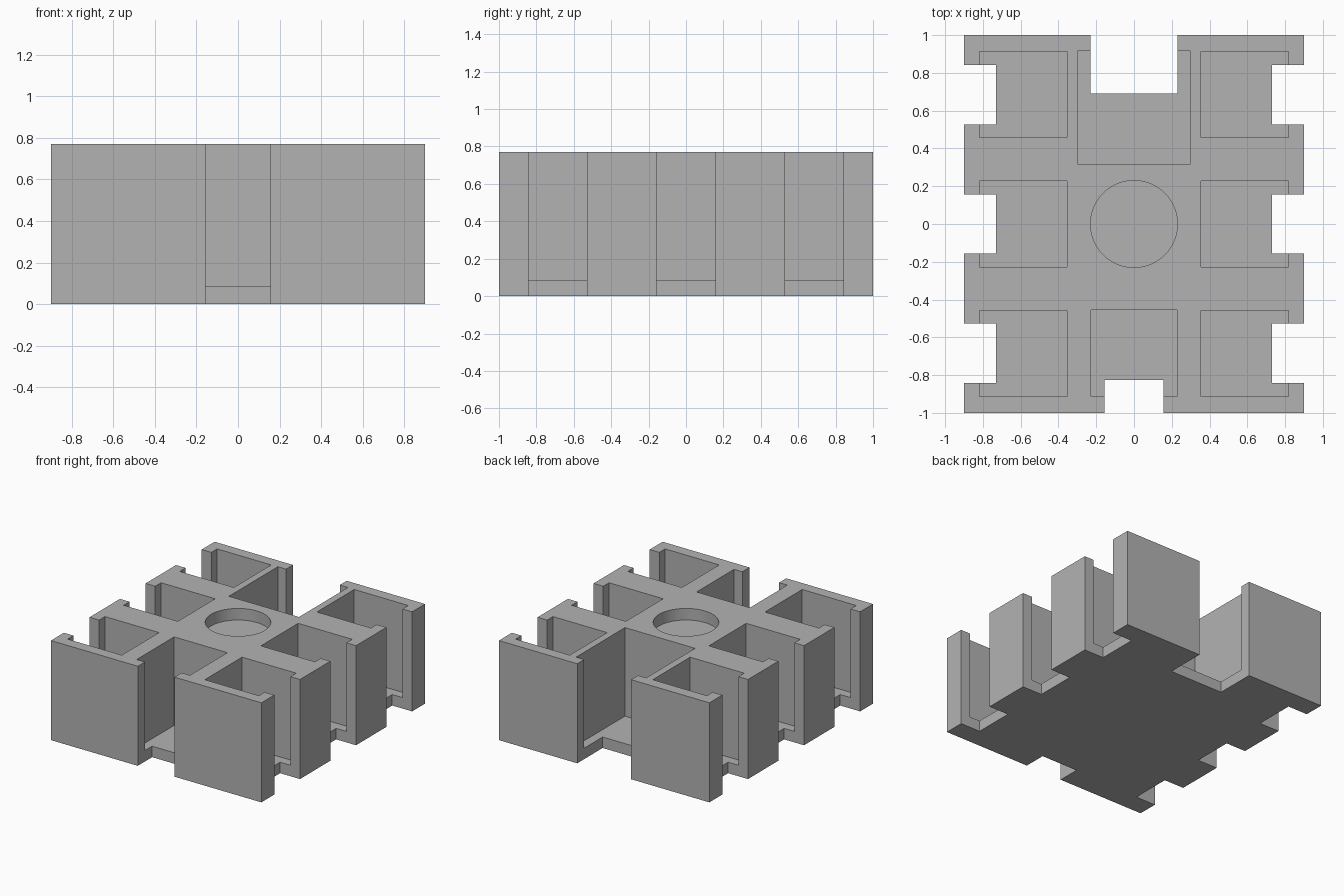
import bpy

if "Cube" in bpy.data.objects:
    bpy.data.objects.remove(bpy.data.objects["Cube"], do_unlink=True)

HEIGHT, FLOOR, DISH_Z = 0.77, 0.085, 0.68
TOP = HEIGHT + 0.1


def box(name, x0, x1, y0, y1, z0, z1):
    """Axis-aligned box between two corners."""
    bpy.ops.mesh.primitive_cube_add(size=1)
    ob = bpy.context.object
    ob.name = name
    for v in ob.data.vertices:
        v.co.x = x1 if v.co.x > 0 else x0
        v.co.y = y1 if v.co.y > 0 else y0
        v.co.z = z1 if v.co.z > 0 else z0
    return ob


# Solid block that everything is cut from
block = box("compartment_block", -0.9, 0.9, -1, 1, 0, HEIGHT)
cutters = []


def pocket(x0, x1, y0, y1):
    cutters.append(box("pocket_cutter", x0, x1, y0, y1, FLOOR, TOP))


def notch(x0, x1, y0, y1):
    cutters.append(box("notch_cutter", x0, x1, y0, y1, -0.1, TOP))


# Three side compartments on each side, each with an open finger notch
for side in (-1, 1):
    for yc in (-0.685, 0, 0.685):
        px = sorted((side * 0.355, side * 0.818))
        nx = sorted((side * 0.73, side * 1.0))
        pocket(*px, yc - 0.228, yc + 0.228)
        notch(*nx, yc - 0.157, yc + 0.157)

# Front compartment
pocket(-0.228, 0.228, -0.913, -0.455)
notch(-0.157, 0.157, -1.1, -0.825)

# Wider back compartment
pocket(-0.3, 0.3, 0.317, 0.915)
notch(-0.23, 0.23, 0.69, 1.1)

# Shallow round dish in the middle
bpy.ops.mesh.primitive_cylinder_add(vertices=64, radius=0.23, depth=TOP - DISH_Z,
                                    location=(0, 0, (TOP + DISH_Z) / 2))
dish = bpy.context.object
dish.name = "dish_cutter"
cutters.append(dish)

# Cut the block, then drop the cutters
bpy.ops.object.select_all(action='DESELECT')
block.select_set(True)
bpy.context.view_layer.objects.active = block
for cutter in cutters:
    mod = block.modifiers.new("cut", 'BOOLEAN')
    mod.operation = 'DIFFERENCE'
    mod.solver = 'EXACT'
    mod.object = cutter
    bpy.ops.object.modifier_apply(modifier=mod.name)
for cutter in cutters:
    bpy.data.objects.remove(cutter, do_unlink=True)

# Single grey plastic
grey = bpy.data.materials.new("plain grey")
grey.use_nodes = True
colour = (0.45, 0.45, 0.45, 1)
grey.diffuse_color = colour
grey.node_tree.nodes["Principled BSDF"].inputs["Base Color"].default_value = colour
block.data.materials.clear()
block.data.materials.append(grey)

bpy.ops.object.shade_smooth_by_angle()
